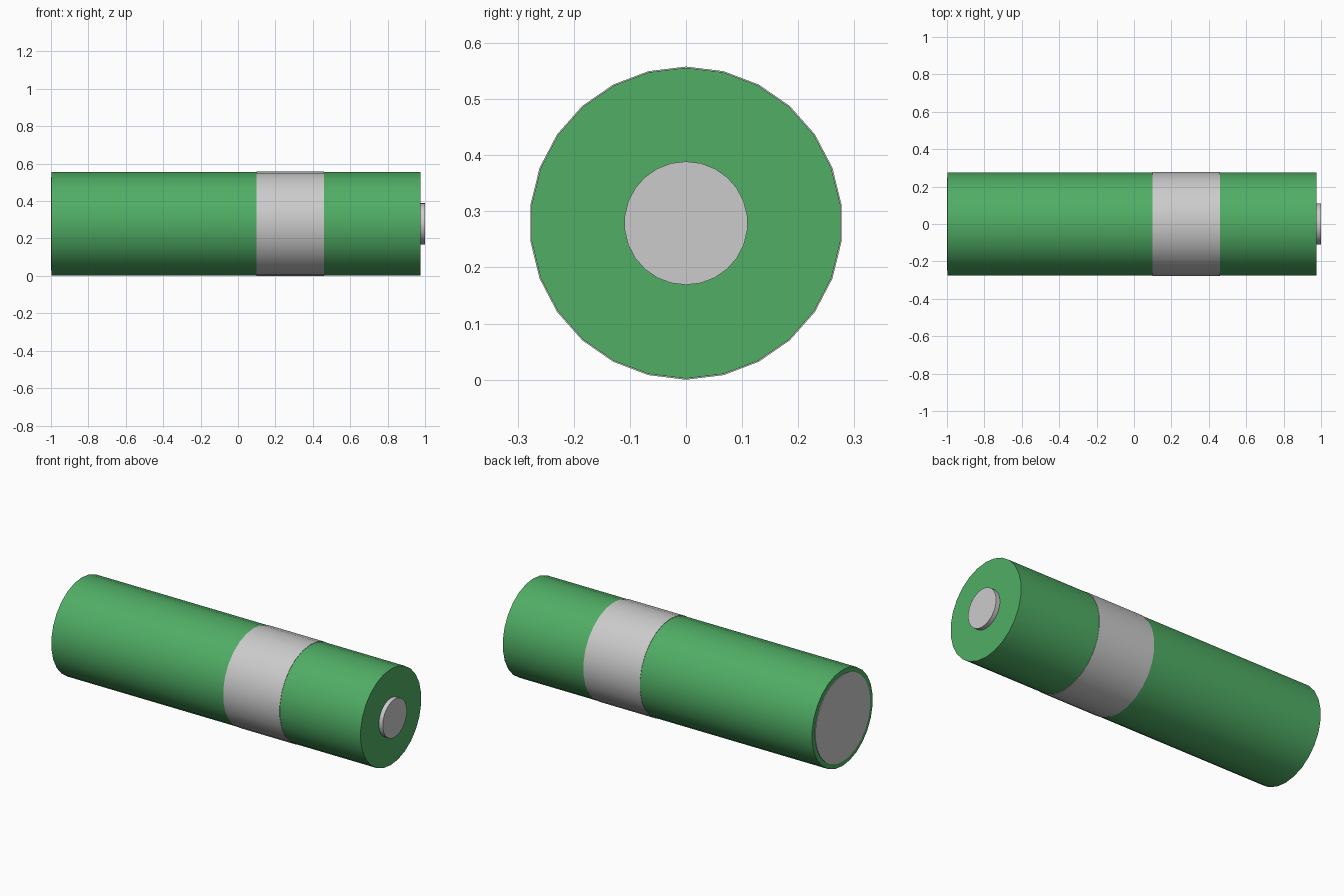
import bpy, bmesh, math

if "Cube" in bpy.data.objects:
    bpy.data.objects.remove(bpy.data.objects["Cube"])

SIDES = 26
AXIS_Z = 0.279


def material(name, rgb):
    m = bpy.data.materials.new(name)
    m.diffuse_color = (*rgb, 1)
    m.use_nodes = True
    m.node_tree.nodes["Principled BSDF"].inputs["Base Color"].default_value = m.diffuse_color
    return m


def barrel(name, x0, x1, radius, mat=None, caps=True):
    """Cylinder lying along x, with a corner of the polygon at the top."""
    bm = bmesh.new()
    rings = []
    for x in (x0, x1):
        rings.append([bm.verts.new((x, radius * math.sin(math.tau * i / SIDES),
                                    radius * math.cos(math.tau * i / SIDES)))
                      for i in range(SIDES)])
    a, b = rings
    for i in range(SIDES):
        j = (i + 1) % SIDES
        bm.faces.new((a[i], a[j], b[j], b[i]))
    if caps:
        bm.faces.new(a)
        bm.faces.new(b)
    bmesh.ops.recalc_face_normals(bm, faces=bm.faces[:])
    mesh = bpy.data.meshes.new(name)
    bm.to_mesh(mesh)
    bm.free()
    obj = bpy.data.objects.new(name, mesh)
    obj.location.z = AXIS_Z
    bpy.context.collection.objects.link(obj)
    if mat:
        mesh.materials.append(mat)
    bpy.ops.object.select_all(action='DESELECT')
    bpy.context.view_layer.objects.active = obj
    obj.select_set(True)
    bpy.ops.object.shade_smooth_by_angle(angle=math.radians(40))
    return obj


green = material("green_wrap", (0.08, 0.42, 0.13))

# Green outer wrap
barrel("outer_wrap", -0.997, 0.975, 0.277, green)
# Grey inner can, showing as the flat negative end
barrel("inner_can", -1.0, 0.974, 0.25)
# Grey label band around the wrap
barrel("label_band", 0.10, 0.46, 0.279)
# Raised positive contact
barrel("positive_contact", 0.97, 1.0, 0.11)
